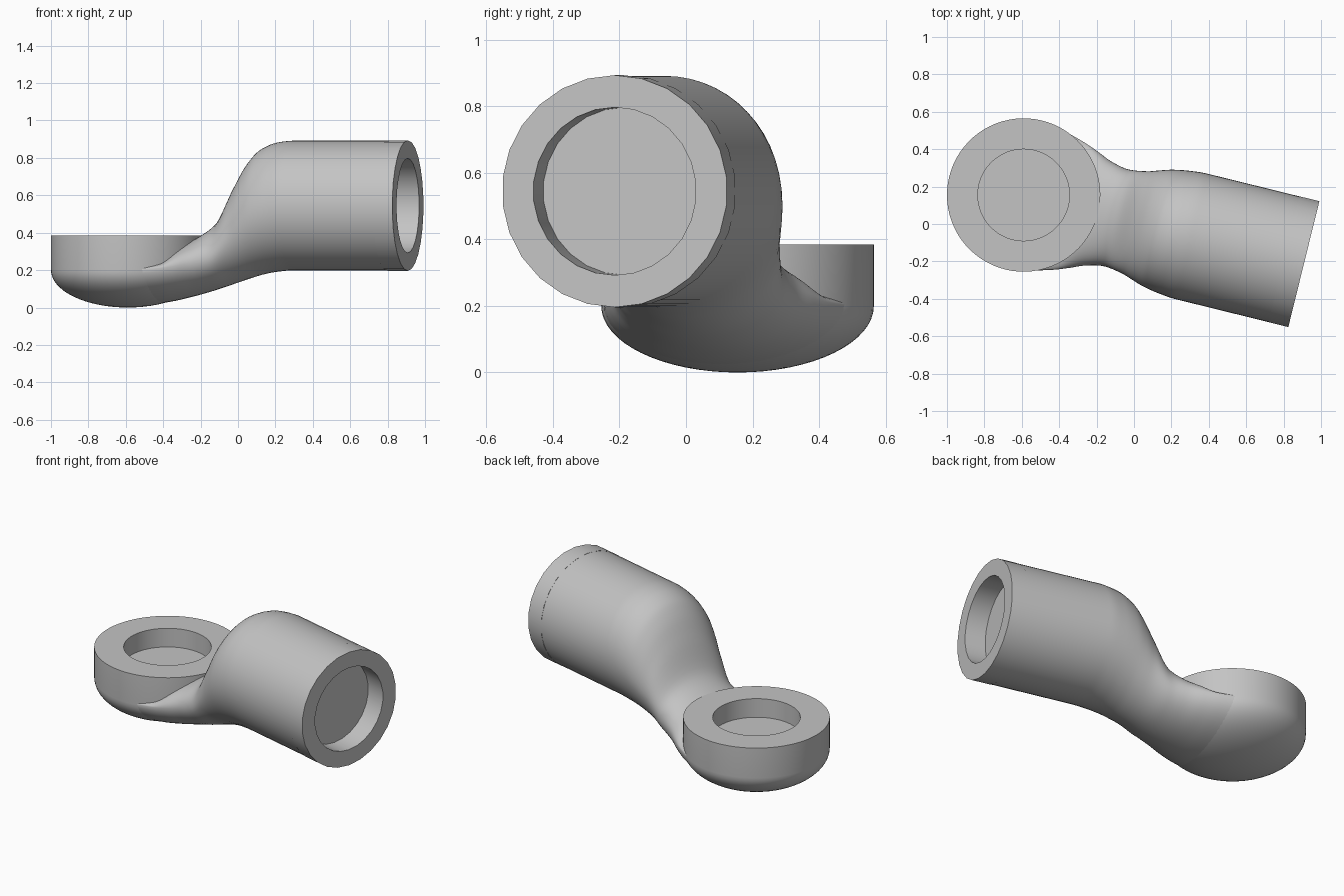
import bpy, bmesh, math
from mathutils import Matrix

if "Cube" in bpy.data.objects:
    bpy.data.objects.remove(bpy.data.objects["Cube"])

grey = bpy.data.materials.new("plain grey")
grey.use_nodes = True
colour = (0.55, 0.55, 0.55, 1)
grey.diffuse_color = colour
grey.node_tree.nodes["Principled BSDF"].inputs["Base Color"].default_value = colour

# Local frame: origin under the cup, x along the arm
FRAME = Matrix.Translation((-0.59, 0.155, 0)) @ Matrix.Rotation(math.radians(-13.86), 4, 'Z')
END, AXIS_Z = 1.543, 0.545


def finish(name, bm, matrix):
    bmesh.ops.remove_doubles(bm, verts=bm.verts, dist=1e-5)
    bmesh.ops.recalc_face_normals(bm, faces=bm.faces)
    mesh = bpy.data.meshes.new(name)
    bm.to_mesh(mesh)
    bm.free()
    mesh.materials.append(grey)
    mesh.transform(matrix)
    obj = bpy.data.objects.new(name, mesh)
    bpy.context.collection.objects.link(obj)
    bpy.ops.object.select_all(action='DESELECT')
    obj.select_set(True)
    bpy.context.view_layer.objects.active = obj
    bpy.ops.object.shade_smooth_by_angle(angle=math.radians(35))
    return obj


def lathe(name, profile, sides, matrix):
    bm = bmesh.new()
    verts = [bm.verts.new((r, 0, z)) for r, z in profile]
    edges = [bm.edges.new(pair) for pair in zip(verts, verts[1:])]
    bmesh.ops.spin(bm, geom=verts + edges, cent=(0, 0, 0), axis=(0, 0, 1),
                   angle=math.tau, steps=sides, use_duplicate=False)
    return finish(name, bm, matrix)


def smooth_value(stations, col, u):
    """Monotone cubic through the station column."""
    xs = [s[0] for s in stations]
    ys = [s[col] for s in stations]
    slopes = [(ys[i + 1] - ys[i]) / (xs[i + 1] - xs[i]) for i in range(len(xs) - 1)]
    tang = [slopes[0]]
    for a, b in zip(slopes, slopes[1:]):
        tang.append(2 * a * b / (a + b) if a * b > 0 else 0)
    tang.append(slopes[-1])
    i = max(k for k in range(len(slopes)) if xs[k] <= u + 1e-9)
    h = xs[i + 1] - xs[i]
    t = (u - xs[i]) / h
    return ((2*t**3 - 3*t*t + 1) * ys[i] + (t**3 - 2*t*t + t) * h * tang[i]
            + (3*t*t - 2*t**3) * ys[i + 1] + (t**3 - t*t) * h * tang[i + 1])


# Upright cup: recessed top, straight wall, half-ellipsoid bottom
R, WALL = 0.41, 0.2
cup = [(0, 0.27), (0.245, 0.27), (0.245, 0.385), (R, 0.385)]
for i in range(17):
    a = i / 16 * math.pi / 2
    cup.append((R * math.cos(a), WALL * (1 - math.sin(a))))
lathe("round_cup", cup, 72, FRAME)

# End collar with its shallow socket
collar = [(0, -0.125), (0.2525, -0.125), (0.2525, 0), (0.349, 0), (0.349, -0.11), (0.31, -0.11)]
lathe("end_collar", collar, 26,
      FRAME @ Matrix.Translation((END, 0, AXIS_Z)) @ Matrix.Rotation(math.pi / 2, 4, 'Y'))

# Swept arm: distance, half width, bottom, widest height, top
stations = [
    (0.10, 0.392, 0.010, 0.20, 0.240),
    (0.25, 0.350, 0.034, 0.21, 0.262),
    (0.33, 0.320, 0.052, 0.22, 0.335),
    (0.42, 0.284, 0.075, 0.24, 0.388),
    (0.51, 0.267, 0.102, 0.27, 0.460),
    (0.61, 0.281, 0.135, 0.38, 0.660),
    (0.675, 0.302, 0.156, 0.45, 0.775),
    (0.74, 0.322, 0.175, 0.50, 0.845),
    (0.83, 0.338, 0.192, 0.53, 0.883),
    (0.92, 0.346, 0.199, AXIS_Z, 0.892),
    (1.45, 0.346, 0.199, AXIS_Z, 0.892),
]
bm = bmesh.new()
STEPS, SIDES = 60, 56
rings = []
for k in range(STEPS + 1):
    t = k / STEPS
    u = 0.1 + 0.9 * t / 0.9 if t < 0.9 else 1.0 + 4.5 * (t - 0.9)
    w, low, mid, top = (smooth_value(stations, c, u) for c in range(1, 5))
    ring = []
    for j in range(SIDES):
        a = math.tau * j / SIDES
        s = math.sin(a)
        ring.append(bm.verts.new((u, w * math.cos(a), mid + s * ((top - mid) if s > 0 else (mid - low)))))
    rings.append(ring)
for a, b in zip(rings, rings[1:]):
    for j in range(SIDES):
        n = (j + 1) % SIDES
        bm.faces.new((a[j], a[n], b[n], b[j]))
bm.faces.new(rings[0])
finish("swept_arm", bm, FRAME)
